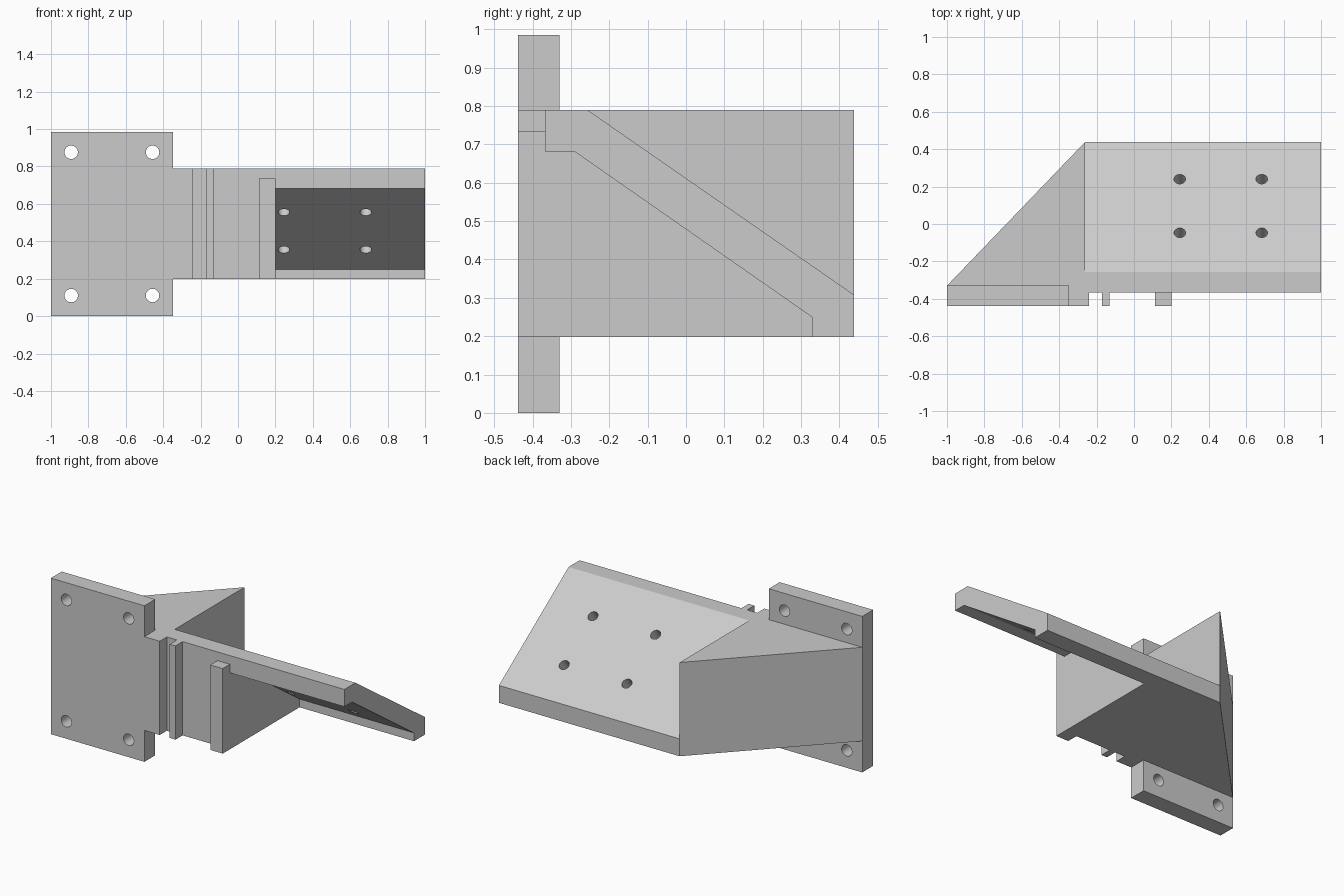
import bpy, bmesh, math
from mathutils import Vector

cube = bpy.data.objects.get("Cube")
if cube:
    bpy.data.objects.remove(cube, do_unlink=True)

# Single plain grey material
grey = bpy.data.materials.new("plain grey")
grey.use_nodes = True
color = (0.6, 0.6, 0.6, 1)
grey.diffuse_color = color
grey.node_tree.nodes["Principled BSDF"].inputs["Base Color"].default_value = color


def extrude(name, points, start, end):
    """Extrude a closed outline of 3D points from start offset to end offset."""
    bm = bmesh.new()
    base = bm.faces.new([bm.verts.new(Vector(p) + Vector(start)) for p in points])
    top = bmesh.ops.extrude_face_region(bm, geom=[base])["geom"]
    moved = [v for v in top if isinstance(v, bmesh.types.BMVert)]
    bmesh.ops.translate(bm, verts=moved, vec=Vector(end) - Vector(start))
    bmesh.ops.recalc_face_normals(bm, faces=bm.faces)
    mesh = bpy.data.meshes.new(name)
    bm.to_mesh(mesh)
    bm.free()
    mesh.materials.append(grey)
    obj = bpy.data.objects.new(name, mesh)
    bpy.context.collection.objects.link(obj)
    return obj


def along_x(name, profile, x0, x1):
    return extrude(name, [(0, y, z) for y, z in profile], (x0, 0, 0), (x1, 0, 0))


def along_z(name, outline, z0, z1):
    return extrude(name, [(x, y, 0) for x, y in outline], (0, 0, z0), (0, 0, z1))


def box(name, x0, x1, y0, y1, z0, z1):
    return along_z(name, [(x0, y0), (x1, y0), (x1, y1), (x0, y1)], z0, z1)


def drill(name, center, axis, radius):
    """Cylinder cutter centred on a point and pointing along an axis."""
    u = Vector((1, 0, 0))
    axis = Vector(axis).normalized()
    v = axis.cross(u)
    ring = [Vector(center) + radius * (u * math.cos(a) + v * math.sin(a))
            for a in (math.tau * i / 32 for i in range(32))]
    return extrude(name, ring, axis * -0.2, axis * 0.2)


def cut(target, cutters):
    for cutter in cutters:
        cutter.hide_render = True
        mod = target.modifiers.new("cut", "BOOLEAN")
        mod.operation = "DIFFERENCE"
        mod.solver = "EXACT"
        mod.object = cutter
    bpy.context.view_layer.update()
    graph = bpy.context.evaluated_depsgraph_get()
    mesh = bpy.data.meshes.new_from_object(target.evaluated_get(graph))
    target.modifiers.clear()
    target.data = mesh
    for cutter in cutters:
        bpy.data.objects.remove(cutter, do_unlink=True)
    bpy.ops.object.select_all(action="DESELECT")
    target.select_set(True)
    bpy.context.view_layer.objects.active = target
    bpy.ops.object.shade_smooth_by_angle(angle=math.radians(30))


FRONT, FACE, BACK = -0.438, -0.367, 0.438
LOW, HIGH = 0.198, 0.79

# Mounting plate with four corner holes
plate = box("mounting_plate", -1, -0.347, FRONT, -0.33, 0, 0.985)
cut(plate, [drill("plate_drill", (x, -0.38, z), (0, 1, 0), 0.036)
            for x in (-0.892, -0.457) for z in (0.11, 0.876)])

# Triangular wedge joining the plate to the sloped shelf
along_z("wedge_body", [(-1, -0.33), (-0.347, -0.33), (-0.347, FRONT), (-0.24, FRONT),
                       (-0.24, FACE), (-0.262, FACE), (-0.262, BACK)], LOW, HIGH)

# Sloped shelf: solid near the wedge, hollowed underneath further out
shelf = along_x("sloped_shelf", [(FACE, LOW), (BACK, LOW), (BACK, 0.308),
                                 (-0.257, HIGH), (FACE, HIGH)], -0.262, 1)
pocket = along_x("pocket_cutter", [(-0.6, 0), (0.328, 0), (0.328, 0.25),
                                   (-0.29, 0.681), (-0.6, 0.681)], 0.2, 1.2)
slope = (0.482, 0.695)
holes = [drill("shelf_drill", (x, y, HIGH - (y + 0.257) * slope[0] / slope[1]),
               (0, *slope), 0.031)
         for x in (0.245, 0.683) for y in (-0.047, 0.24)]
cut(shelf, [pocket] + holes)

# Vertical ribs on the front face
box("narrow_rib", -0.17, -0.13, FRONT, FACE, LOW, HIGH)
box("wide_rib", 0.113, 0.2, FRONT, FACE, LOW, 0.735)
